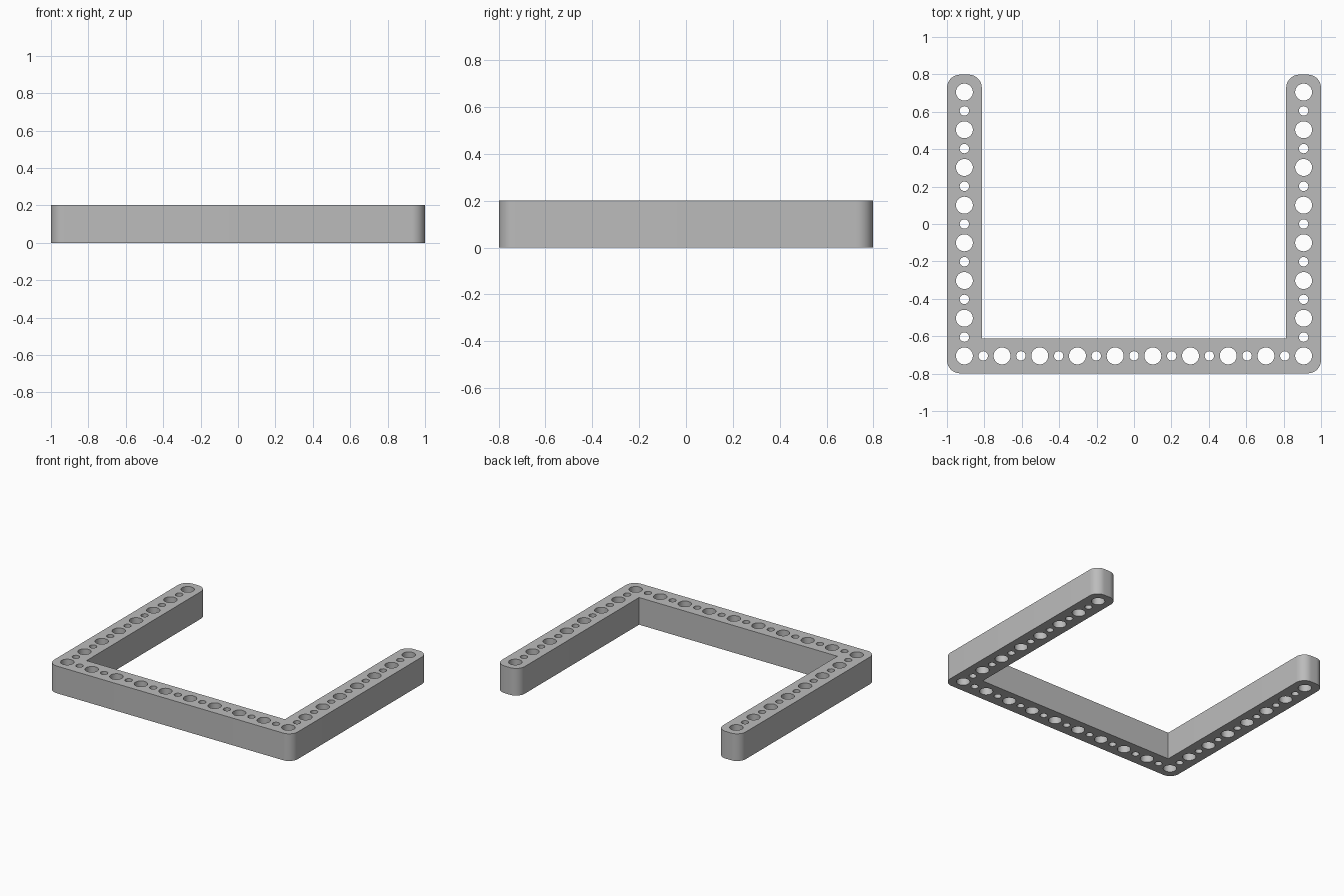
import bpy, bmesh, math
from mathutils import Vector

cube = bpy.data.objects.get("Cube")
if cube:
    bpy.data.objects.remove(cube, do_unlink=True)

# Proportions: ten holes across, eight holes deep, on an even pitch
UNIT = 2 / 79.4
PITCH, WIDTH, HEIGHT = 8 * UNIT, 7.4 * UNIT, 8 * UNIT
CORNER, BIG, SMALL = 2.8 * UNIT, 1.8 * UNIT, 1.0 * UNIT
ACROSS, DEEP = 9, 7                      # pitches along the base and each arm
HOLE_X, HOLE_Y = ACROSS * PITCH / 2, DEEP * PITCH / 2
OUT_X, OUT_Y = HOLE_X + WIDTH / 2, HOLE_Y + WIDTH / 2
IN_X, IN_Y = OUT_X - WIDTH, WIDTH - OUT_Y


def arc(x, y, r, start, sweep, steps):
    return [(x + r * math.cos(start + sweep * i / steps),
             y + r * math.sin(start + sweep * i / steps)) for i in range(steps + 1)]


def rounded(x, y, sx, sy, start):
    """Quarter-round at corner (x, y), whose outside lies towards (sx, sy)."""
    return arc(x - sx * CORNER, y - sy * CORNER, CORNER, start, math.pi / 2, 10)


# U-shaped outline, anticlockwise; right half, then its mirror image
half = (rounded(OUT_X, -OUT_Y, 1, -1, -math.pi / 2)
        + rounded(OUT_X, OUT_Y, 1, 1, 0)
        + rounded(IN_X, OUT_Y, -1, 1, math.pi / 2)
        + [(IN_X, IN_Y)])
loops = [half + [(-x, y) for x, y in reversed(half)]]


def add_hole(x, y, index):
    r, steps = (SMALL, 24) if index % 2 else (BIG, 32)
    loops.append(arc(x, y, r, 0, 2 * math.pi, steps)[:-1])


# Alternating big and small holes along the base and both arms
for i in range(2 * ACROSS + 1):
    add_hole(-HOLE_X + i * PITCH / 2, -HOLE_Y, i)
for side in (-1, 1):
    for i in range(1, 2 * DEEP + 1):
        add_hole(side * HOLE_X, -HOLE_Y + i * PITCH / 2, i)

# Fill the perforated outline and extrude it to full height
bm = bmesh.new()
for loop in loops:
    verts = [bm.verts.new((x, y, 0)) for x, y in loop]
    for a, b in zip(verts, verts[1:] + verts[:1]):
        bm.edges.new((a, b))
bmesh.ops.triangle_fill(bm, use_beauty=True, edges=bm.edges[:], normal=Vector((0, 0, 1)))
result = bmesh.ops.extrude_face_region(bm, geom=bm.faces[:])
top = [g for g in result["geom"] if isinstance(g, bmesh.types.BMVert)]
bmesh.ops.translate(bm, vec=(0, 0, HEIGHT), verts=top)
bmesh.ops.recalc_face_normals(bm, faces=bm.faces[:])

mesh = bpy.data.meshes.new("perforated_frame")
bm.to_mesh(mesh)
bm.free()
frame = bpy.data.objects.new("perforated_frame", mesh)
bpy.context.collection.objects.link(frame)

# Plain grey material
grey = bpy.data.materials.new("mid_grey")
grey.use_nodes = True
colour = (0.5, 0.5, 0.5, 1)
grey.diffuse_color = colour
grey.node_tree.nodes["Principled BSDF"].inputs["Base Color"].default_value = colour
mesh.materials.append(grey)

bpy.ops.object.select_all(action="DESELECT")
frame.select_set(True)
bpy.context.view_layer.objects.active = frame
bpy.ops.object.shade_smooth_by_angle(angle=math.radians(35))
